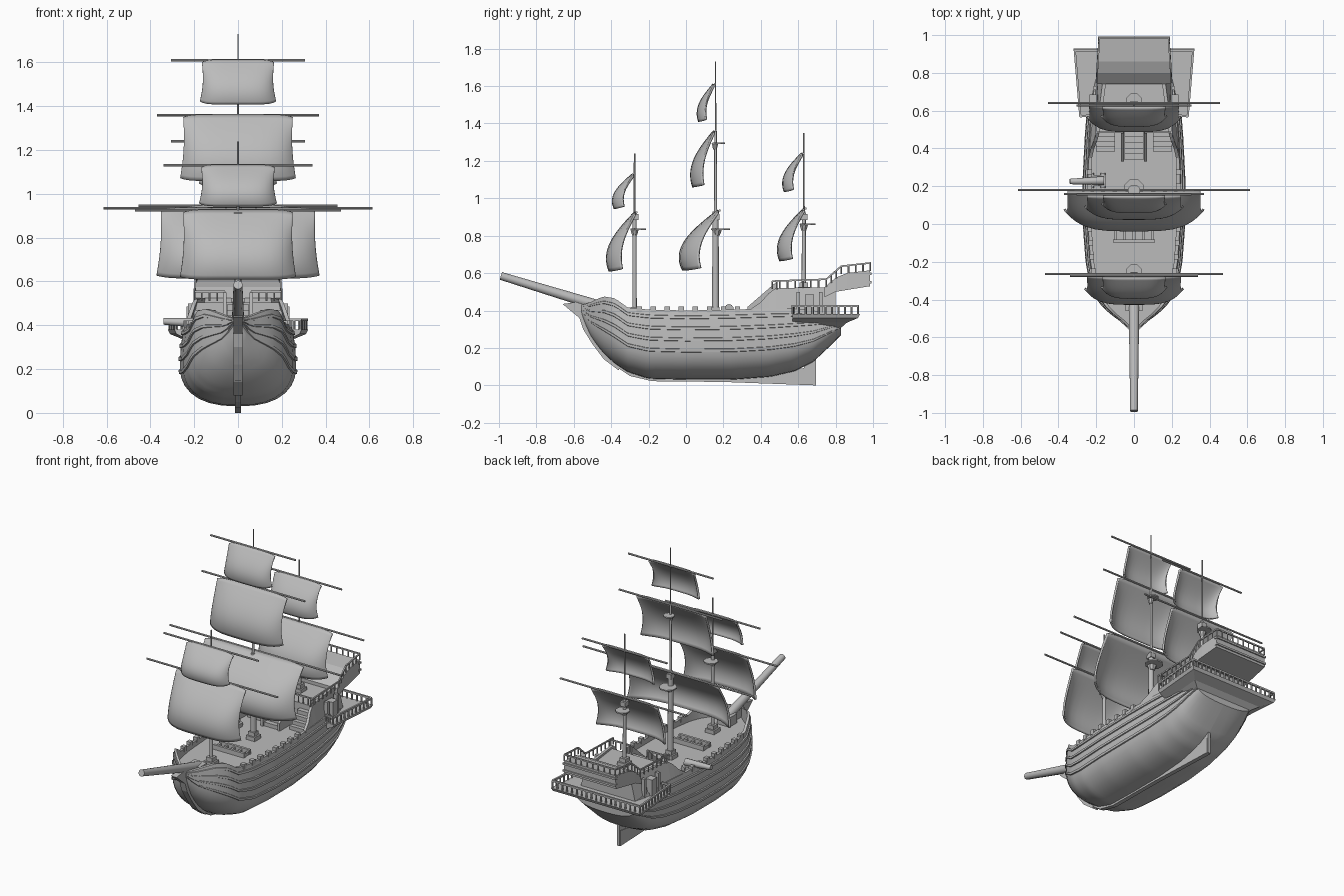
import bpy, math
from mathutils import Vector

cube = bpy.data.objects.get("Cube")
if cube:
    bpy.data.objects.remove(cube)

GREY = bpy.data.materials.new("plain grey")
GREY.use_nodes = True
GREY.diffuse_color = (0.5, 0.5, 0.5, 1)
GREY.node_tree.nodes["Principled BSDF"].inputs["Base Color"].default_value = (0.5, 0.5, 0.5, 1)


def make(name, verts, faces, smooth=None):
    me = bpy.data.meshes.new(name)
    me.from_pydata([tuple(v) for v in verts], [], faces)
    me.materials.append(GREY)
    ob = bpy.data.objects.new(name, me)
    bpy.context.collection.objects.link(ob)
    bpy.ops.object.select_all(action='DESELECT')
    ob.select_set(True)
    bpy.context.view_layer.objects.active = ob
    bpy.ops.object.mode_set(mode='EDIT')
    bpy.ops.mesh.select_all(action='SELECT')
    bpy.ops.mesh.normals_make_consistent(inside=False)
    bpy.ops.object.mode_set(mode='OBJECT')
    if smooth:
        bpy.ops.object.shade_smooth_by_angle(angle=math.radians(smooth))
    return ob


def loft(name, rings, smooth=None):
    """Closed rings of equal length, skinned and capped."""
    n = len(rings[0])
    faces = [(i * n + j, i * n + (j + 1) % n, (i + 1) * n + (j + 1) % n, (i + 1) * n + j)
             for i in range(len(rings) - 1) for j in range(n)]
    faces += [tuple(range(n)), tuple(range((len(rings) - 1) * n, len(rings) * n))]
    return make(name, [p for r in rings for p in r], faces, smooth)


def box(name, x, y, z):
    return loft(name, [[(a, y[0], c), (a, y[1], c), (a, y[1], d), (a, y[0], d)]
                       for a in x for c, d in [z]])


def rod(name, a, b, r, r2=None, sides=10):
    a, b = Vector(a), Vector(b)
    q = (b - a).to_track_quat('Z', 'Y')
    ring = [Vector((math.cos(t), math.sin(t), 0))
            for t in (math.tau * (k + 0.5) / sides for k in range(sides))]
    return loft(name, [[c + q @ (p * s) for p in ring] for c, s in ((a, r), (b, r2 or r))], 40)


def plate(name, outline, x0, x1):
    """Side outline of (y, z) points extruded across x."""
    return loft(name, [[(x, y, z) for y, z in outline] for x in (x0, x1)])


def lerp(table, y, col):
    for a, b in zip(table, table[1:]):
        if y <= b[0]:
            t = max(0, (y - a[0]) / (b[0] - a[0]))
            return a[col] + (b[col] - a[col]) * t
    return table[-1][col]


# Hull: y, keel height, bulwark top, half width
HULL = [(-.56, .38, .43, .02), (-.52, .28, .44, .06), (-.48, .22, .46, .115), (-.44, .17, .475, .16),
        (-.38, .115, .465, .205), (-.31, .07, .415, .23), (-.2, .035, .405, .25), (0, .03, .4, .265),
        (.25, .03, .405, .265), (.45, .045, .41, .255), (.58, .075, .41, .245), (.68, .125, .4, .235),
        (.76, .2, .385, .22), (.83, .27, .375, .2)]
WALES = (.42, .58, .74, .9)


def hull_x(s, w):
    if s < .5:
        return w * (1 - (1 - s / .5) ** 2.4) ** (1 / 2.4)
    return w * (1 - .08 * ((s - .5) / .5) ** 2)


levels = [(s, 0) for s in (0, .01, .04, .09, .16, .25, .34)]
for s in WALES:
    levels += [(s - .025, 0), (s - .02, .007), (s + .02, .007), (s + .025, 0)]
levels.append((1, 0))
rings = []
for k in range(57):
    y = -.56 + 1.39 * k / 56
    kz, tz, w = (lerp(HULL, y, c) for c in (1, 2, 3))
    half = [(hull_x(s, w) + b, y, kz + (tz - kz) * s) for s, b in levels]
    inner = max(w * .92 - .018, .002)
    half += [(inner, y, tz), (inner, y, max(min(.37, tz - .01), kz + .02))]
    rings.append(half + [(-x, a, z) for x, a, z in reversed(half)])
loft("hull", rings, 28)

# Keel, stem and rudder
plate("keel", [(-.45, .15), (-.3, .05), (-.18, .022), (.2, .018), (.69, 0), (.69, .1), (.4, .06), (-.2, .06)],
      -.014, .014)
plate("stem", [(-.66, .435), (-.57, .36), (-.55, .3), (-.5, .22), (-.44, .14), (-.36, .08),
               (-.34, .12), (-.42, .25), (-.48, .44), (-.55, .45)], -.02, .02)
plate("rudder", [(.63, 0.004), (.695, 0), (.695, .14), (.67, .18), (.67, .22), (.63, .22)], -.01, .01)
rod("bowsprit", (0, -.99, .585), (0, -.4, .405), .021, .03)
box("bowsprit_block", (-.045, .045), (-.46, -.38), (.36, .43))

# Bulwark blocks along the waist
for side in (-1, 1):
    for k in range(8):
        y = -.25 + k * .075
        x = side * (lerp(HULL, y, 3) * .92 - .008)
        box("bulwark_block", (x - .013, x + .013), (y - .014, y + .014), (.39, .422))

# Quarterdeck: sloped side walls, cabin and its deck
SIDE = [(.35, .41), (.4, .445), (.44, .49), (.48, .52), (.8, .525)]


def wall_x(y, z):
    return lerp(HULL, y, 3) * .92 + .005 - max(0, z - .4) * .3


for side in (-1, 1):
    loft("quarter_wall", [[(side * wall_x(y, .37), y, .37), (side * wall_x(y, z), y, z),
                           (side * (wall_x(y, z) - .018), y, z), (side * (wall_x(y, .37) - .018), y, .37)]
                          for y, z in SIDE])
    for y in (.6, .72):
        x = side * wall_x(y, .44)
        box("wall_post", (x - .012, x + .012), (y - .01, y + .01), (.375, .5))
    box("side_door", sorted((side * .19, side * .236)), (.635, .685), (.375, .485))
    for k in range(4):
        box("side_step", sorted((side * .1, side * .2)), (.385 + k * .025, .5), (.37, .395 + k * .025))
loft("cabin", [[(-wall_x(y, .37) + .01, y, .36), (wall_x(y, .37) - .01, y, .36),
                (wall_x(y, .5) - .01, y, .503), (-wall_x(y, .5) + .01, y, .503)] for y in (.49, .8)])
for k in range(5):
    box("stair_step", (-.05, .05), (.34 + k * .03, .49), (.36, .395 + k * .025))
for side in (-1, 1):
    plate("stair_side", [(.33, .37), (.33, .42), (.48, .55), (.49, .37)], side * .06 - .008, side * .06 + .008)

# Overhanging poop
loft("poop", [[(-w, y, a), (w, y, a), (w * .97, y, b), (-w * .97, y, b)]
              for y, w, a, b in ((.74, .2, .47, .525), (.8, .2, .5, .575), (.86, .197, .51, .6),
                                 (.985, .188, .53, .615))])
for z in (.545, .59):
    box("stern_moulding", (-.19, .19), (.97, .993), (z, z + .012))


def railing(name, path, height, step=.04, r=.006):
    for a, b in zip(path, path[1:]):
        a, b, up = Vector(a), Vector(b), Vector((0, 0, height))
        rod(name + "_top", a + up, b + up, r, sides=4)
        n = max(1, round((b - a).length / step))
        for k in range(n + 1):
            p = a.lerp(b, k / n)
            rod(name + "_post", p, p + up, r * .7, sides=6)


POOP_RAIL = [(.2, .46, .515), (.197, .75, .525), (.193, .83, .595), (.183, .985, .612)]
for side in (-1, 1):
    railing("poop_rail", [(side * x, y, z) for x, y, z in POOP_RAIL], .042)
railing("stern_rail", [(-.183, .985, .612), (.183, .985, .612)], .042)
railing("break_rail", [(-.2, .485, .51), (-.06, .485, .51)], .045)
railing("break_rail", [(.06, .485, .51), (.2, .485, .51)], .045)

# Stern gallery
OUTLINE = [(.29, .57), (.32, .92), (-.32, .92), (-.29, .57)]


def ring_at(z, s, dy):
    return [(x * s, y + (dy if y > .8 else 0), z) for x, y in OUTLINE]


loft("gallery", [ring_at(.3, .6, -.1), ring_at(.335, .78, -.06), ring_at(.36, .97, 0), ring_at(.38, 1, 0.01)])
edge = [(x * .98, y, .38) for x, y in OUTLINE]
railing("gallery_rail", [(.23, .575, .38)] + edge + [(-.23, .575, .38)], .045, .035, .008)

# Deck fittings
for y in (-.09, -.03):
    box("hatch_side", (-.11, .11), (y - .008, y + .008), (.36, .4))
for x in (-.1, -.05, 0, .05, .1):
    box("hatch_bar", (x - .007, x + .007), (-.09, -.03), (.36, .39))
rod("cannon_barrel", (-.16, .23, .41), (-.34, .225, .418), .024, .015)
box("cannon_carriage", (-.24, -.15), (.2, .26), (.36, .395))
for x in (-.225, -.165):
    rod("cannon_wheels", (x, .19, .382), (x, .27, .382), .014)

# Masts: name, y, base, heights of the sections with their radii
MASTS = [("fore", -.275, .37, ((.92, .012), (1.24, .005))),
         ("main", .158, .37, ((.93, .019), (1.36, .008), (1.73, .004))),
         ("mizzen", .63, .5, ((.93, .012), (1.35, .005)))]
TOPS = [(-.275, .835, .045), (.165, .835, .055), (.155, 1.295, .035), (.63, .86, .045)]
for name, y, base, parts in MASTS:
    box(name + "_mast_foot", (-.032, .032), (y - .032, y + .032), (base - .01, base + .025))
    box(name + "_mast_step", (-.022, .022), (y - .022, y + .022), (base, base + .05))
    z = base
    for top, r in parts:
        rod(name + "_mast", (0, y, z), (0, y, top), r, r * .85)
        z = top - .03
    box(name + "_mast_cap", (-.018, .018), (y - .02, y + .02), (.885, .915))
for y, z, r in TOPS:
    rod("mast_top", (0, y + .02, z - .004), (0, y + .02, z + .004), r, sides=8)
    rod("mast_top_brace", (0, y, z - .035), (0, y, z), r * .3, r * .55, sides=8)

# Yards and sails: name, mast y, top z, bottom z, half width, belly, yard half length
RIG = [("fore_course", -.272, .925, .61, .262, .15, .47), ("fore_topsail", -.282, 1.13, .945, .175, .108, .34),
       ("main_course", .172, .935, .615, .37, .205, .615), ("main_topsail", .15, 1.36, 1.06, .262, .122, .37),
       ("main_topgallant", .148, 1.61, 1.41, .172, .085, .305),
       ("mizzen_course", .632, .945, .665, .25, .14, .455), ("mizzen_topsail", .62, 1.24, 1.035, .175, .1, .305)]
N = 16
for name, y, top, bottom, w, belly, yard in RIG:
    rod(name + "_yard", (-yard, y + .008, top), (yard, y + .008, top), .006, sides=8)
    verts = []
    for j in range(N + 1):
        v = j / N
        for i in range(N + 1):
            u = math.sin((2 * i / N - 1) * math.pi / 2)
            depth = belly * math.sin(2 * v) * (1 - .5 * abs(u) ** 4)
            sag = .012 * math.sin(v * 3) * abs(u) ** 6
            verts.append((u * w * (.95 + .05 * v) - u * sag, y - depth,
                          top + (bottom - top) * v + .012 * abs(u) ** 8 * (2 * v - 1)))
    m = N + 1
    sail = make(name + "_sail", verts, [(j * m + i, j * m + i + 1, (j + 1) * m + i + 1, (j + 1) * m + i)
                                        for j in range(N) for i in range(N)], 50)
    solid = sail.modifiers.new("thickness", 'SOLIDIFY')
    solid.thickness = .012
    solid.offset = 0
